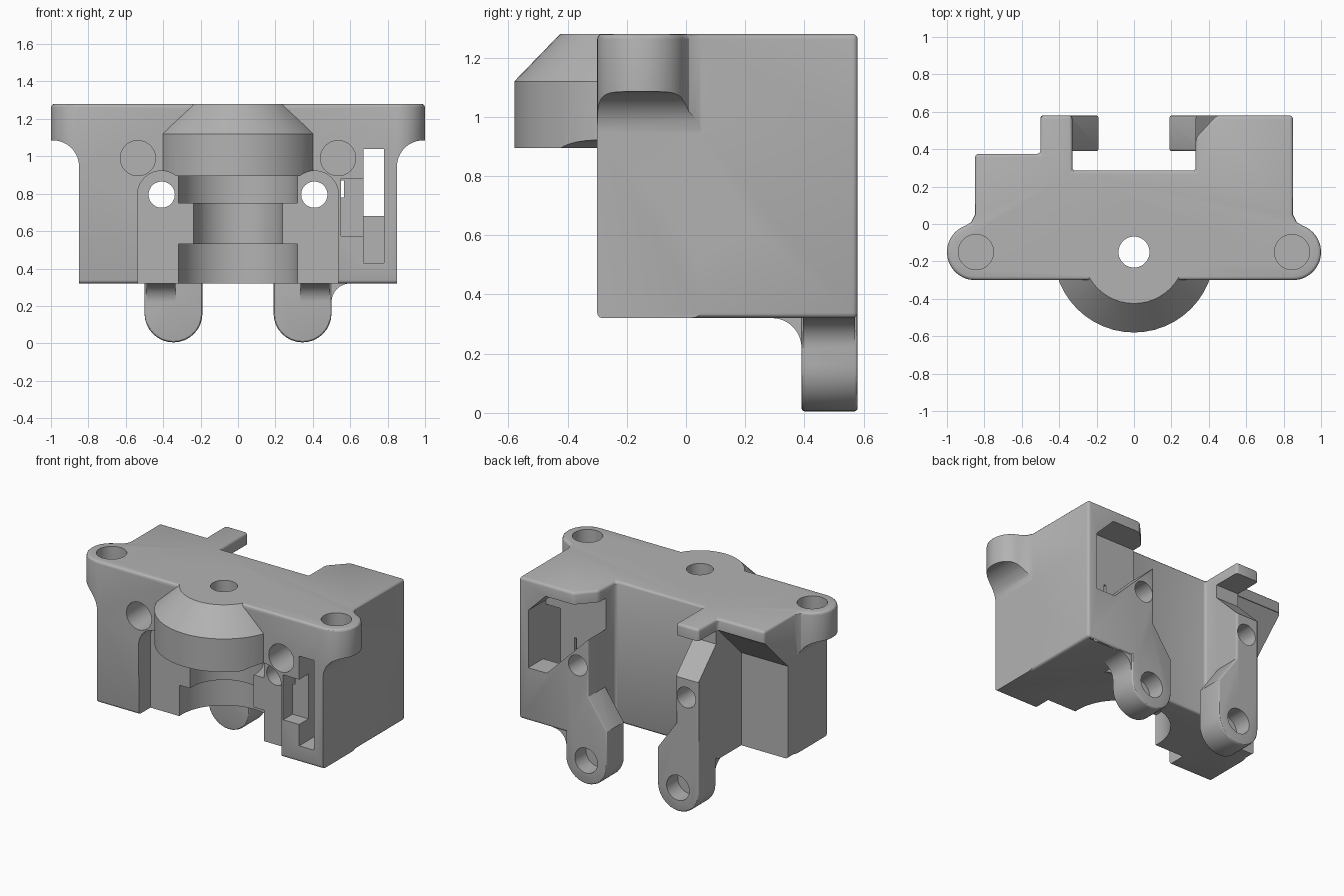
import bpy, bmesh
from math import sin, cos, radians
from mathutils import Vector

cube = bpy.data.objects.get("Cube")
if cube:
    bpy.data.objects.remove(cube, do_unlink=True)

grey = bpy.data.materials.new("plain grey")
grey.use_nodes = True
grey.diffuse_color = (0.45, 0.45, 0.45, 1)
grey.node_tree.nodes["Principled BSDF"].inputs["Base Color"].default_value = (0.45, 0.45, 0.45, 1)


def arc(cx, cy, r, start, end, steps=16):
    angles = [radians(start + (end - start) * i / steps) for i in range(steps + 1)]
    return [(cx + r * cos(a), cy + r * sin(a)) for a in angles]


def mirror(points):
    return [(-x, y) for x, y in points]


def prism(name, points, axis, low, high):
    """Extrude a flat outline along the named axis."""
    place = {"x": lambda p, d: (d, p[0], p[1]),
             "y": lambda p, d: (p[0], d, p[1]),
             "z": lambda p, d: (p[0], p[1], d)}[axis]
    bm = bmesh.new()
    face = bm.faces.new([bm.verts.new(place(p, low)) for p in points])
    grown = bmesh.ops.extrude_face_region(bm, geom=[face])["geom"]
    step = Vector(place((0, 0), high - low))
    bmesh.ops.translate(bm, vec=step, verts=[v for v in grown if isinstance(v, bmesh.types.BMVert)])
    bmesh.ops.recalc_face_normals(bm, faces=bm.faces)
    mesh = bpy.data.meshes.new(name)
    bm.to_mesh(mesh)
    bm.free()
    obj = bpy.data.objects.new(name, mesh)
    bpy.context.collection.objects.link(obj)
    mesh.materials.append(grey)
    return obj


def box(name, x0, x1, y0, y1, z0, z1):
    return prism(name, [(x0, y0), (x1, y0), (x1, y1), (x0, y1)], "z", z0, z1)


def rod(name, cx, cy, r, axis, low, high):
    return prism(name, arc(cx, cy, r, 0, 360, 48)[:-1], axis, low, high)


def apply(obj, modifier):
    bpy.context.view_layer.objects.active = obj
    bpy.ops.object.modifier_apply(modifier=modifier.name)


def bevel(obj, width):
    mod = obj.modifiers.new("rounding", "BEVEL")
    mod.width, mod.segments = width, 3
    mod.limit_method, mod.angle_limit = "ANGLE", radians(35)
    apply(obj, mod)


def combine(obj, other, operation):
    mod = obj.modifiers.new("join", "BOOLEAN")
    mod.object, mod.operation, mod.solver = other, operation, "EXACT"
    apply(obj, mod)
    bpy.data.objects.remove(other, do_unlink=True)


def add(other):
    combine(housing, other, "UNION")


def cut(other):
    combine(housing, other, "DIFFERENCE")


# Housing block with screw ears and rear channel
ear = arc(0.85, -0.15, 0.15, -90, 70, 24) + [(0.87, 0.01), (0.85, 0.05)]
plan = ear + [(0.85, 0.58), (0.44, 0.58), (0.33, 0.46), (0.33, 0.285),
              (-0.33, 0.285), (-0.33, 0.58), (-0.5, 0.58), (-0.5, 0.375),
              (-0.85, 0.375)] + mirror(ear)[::-1]
housing = prism("mount_housing", plan, "z", 0.32, 1.28)
bevel(housing, 0.018)

# Ears keep only their top part, with a curved underside
under_ear = [(0.85, 0.2)] + arc(0.99, 0.945, 0.14, 180, 90) + [(1.2, 1.085), (1.2, 0.2)]
for side in (under_ear, mirror(under_ear)):
    cut(prism("ear_cutter", side, "y", -0.6, 0.8))

# Round collar with a sloped top
collar = rod("collar", 0, -0.15, 0.43, "z", 0.895, 1.28)
for v in collar.data.vertices:
    if v.co.z > 1.2:
        v.co.x *= 0.275 / 0.43
        v.co.y = -0.15 + (v.co.y + 0.15) * 0.275 / 0.43
shoulder = rod("collar_band", 0, -0.15, 0.43, "z", 0.895, 1.12)
for v in collar.data.vertices:
    if v.co.z < 1.0:
        v.co.z = 1.12
combine(collar, shoulder, "UNION")
add(collar)

# Hinge legs
leg = arc(0.345, 0.16, 0.155, 180, 360) + [(0.5, 1.02), (0.33, 1.02), (0.33, 0.6), (0.19, 0.4)]
for outline in (leg, mirror(leg)):
    piece = prism("leg", outline, "y", 0.39, 0.58)
    bevel(piece, 0.012)
    add(piece)

# Curved braces between legs and housing
brace = arc(0.29, 0.22, 0.1, 90, 0) + [(0.42, 0.22), (0.42, 0.36), (0.29, 0.36)]
for x in (-0.49, 0.335):
    add(prism("front_brace", brace, "x", x, x + 0.155))
side_brace = arc(0.6, 0.22, 0.1, 90, 180) + [(0.45, 0.22), (0.45, 0.36), (0.6, 0.36)]
add(prism("side_brace", side_brace, "y", 0.395, 0.57))

# Rear right undercut and the slope above the right leg
cut(prism("undercut", [(0.12, 0.2), (0.8, 0.2), (0.8, 1.2), (0.37, 1.2), (0.12, 0.95)],
          "x", -1.1, -0.5))
cut(prism("leg_slope", [(0.58, 0.92), (0.39, 1.11), (0.39, 1.2), (0.8, 1.2), (0.8, 0.92)],
          "x", -0.55, -0.25))

# Rear left window
cut(prism("window", [(0.25, 1.07), (0.64, 0.68), (0.78, 0.68), (0.78, 1.07),
                     (0.65, 1.2), (0.25, 1.2)], "y", 0.39, 0.8))

# Front recess with arched corners
arch = [(0.535, 0.2)] + arc(0.41, 0.795, 0.127, 0, 128, 20)
cut(prism("recess", arch + mirror(arch)[::-1], "y", -0.8, -0.175))

# Stepped round socket and its feed hole
for radius, low, high in ((0.32, 0.2, 0.53), (0.24, 0.5, 0.78), (0.32, 0.75, 0.897),
                          (0.083, 0.8, 1.4)):
    cut(rod("socket", 0, -0.15, radius, "z", low, high))

# Screw holes
for s in (-1, 1):
    cut(rod("ear_hole", 0.845 * s, -0.15, 0.094, "z", 1.14, 1.4))
    cut(rod("front_hole", 0.535 * s, 0.99, 0.094, "y", -0.5, 0.0))
    cut(rod("through_hole", 0.408 * s, 0.795, 0.07, "y", -0.5, 0.8))
    cut(rod("hinge_hole", 0.345 * s, 0.165, 0.085, "y", 0.46, 0.8))

# Front slot and the small pocket beside it
cut(box("slot", 0.67, 0.78, -0.5, 0.42, 0.43, 1.04))
cut(box("pocket", 0.55, 0.68, -0.5, -0.2, 0.575, 0.88))
cut(box("gap", 0.55, 0.567, -0.5, 0.42, 0.78, 0.87))

# Smooth the curves, keep the edges crisp
bpy.ops.object.select_all(action="DESELECT")
housing.select_set(True)
bpy.context.view_layer.objects.active = housing
bpy.ops.object.shade_smooth_by_angle(angle=radians(30))
